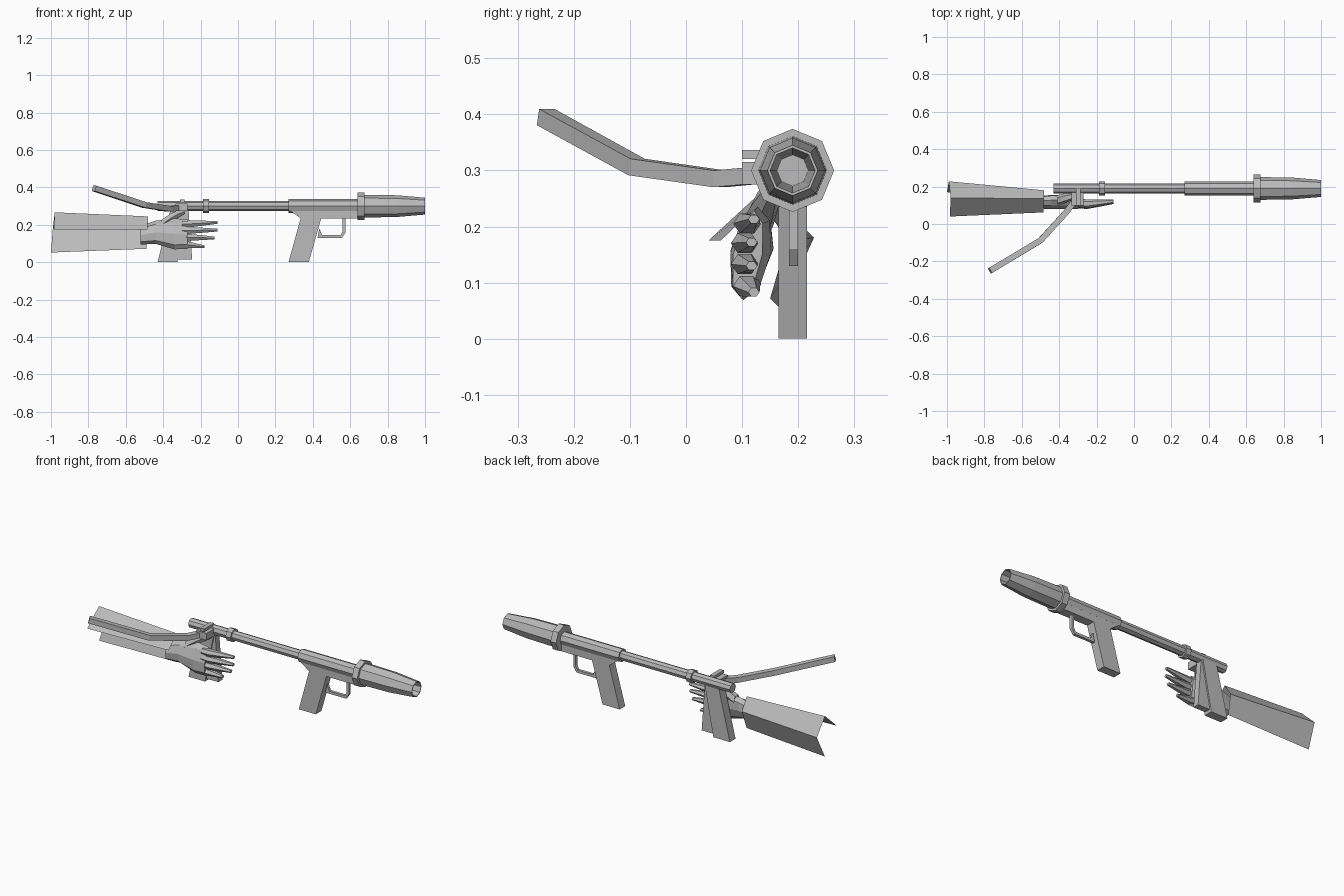
import bpy, bmesh, math
from mathutils import Vector

if "Cube" in bpy.data.objects:
    bpy.data.objects.remove(bpy.data.objects["Cube"])

grey = bpy.data.materials.new("plain grey")
grey.diffuse_color = (0.5, 0.5, 0.5, 1)
grey.use_nodes = True
grey.node_tree.nodes["Principled BSDF"].inputs["Base Color"].default_value = grey.diffuse_color
AXIS_Y, AXIS_Z = 0.19, 0.30          # centre line of the barrel


def loft(name, rings, cap=True, closed=True):
    """Skin a list of equal point rings."""
    bm = bmesh.new()
    vs = [[bm.verts.new(p) for p in r] for r in rings]
    n = len(rings[0])
    for a, b in zip(vs, vs[1:]):
        for i in range(n if closed else n - 1):
            j = (i + 1) % n
            bm.faces.new((a[i], a[j], b[j], b[i]))
    if cap:
        bm.faces.new(vs[0])
        bm.faces.new(vs[-1])
    bmesh.ops.recalc_face_normals(bm, faces=bm.faces)
    me = bpy.data.meshes.new(name)
    bm.to_mesh(me)
    bm.free()
    me.materials.append(grey)
    ob = bpy.data.objects.new(name, me)
    bpy.context.collection.objects.link(ob)
    return ob


def oval(x, y, z, ry, rz, n=8, lean=0.0):
    """Ring in the yz plane; lean pushes its top towards +y."""
    pts = []
    for i in range(n):
        a = 2 * math.pi * i / n
        dz = rz * math.sin(a)
        pts.append((x, y + ry * math.cos(a) + lean * dz, z + dz))
    return pts


def turned(name, stations):
    return loft(name, [oval(x, AXIS_Y, AXIS_Z, r, r) for x, r in stations])


def plate(name, profile, y0, y1):
    return loft(name, [[(x, y, z) for x, z in profile] for y in (y0, y1)])


def box(name, x0, x1, y0, y1, z0, z1):
    return plate(name, [(x0, z0), (x1, z0), (x1, z1), (x0, z1)], y0, y1)


def bar(name, path, w, h):
    """Rectangular bar swept along a path, mitred at each bend."""
    path = [Vector(p) for p in path]
    rings = []
    for i, p in enumerate(path):
        t = (path[min(i + 1, len(path) - 1)] - path[max(i - 1, 0)]).normalized()
        side = t.cross(Vector((0, 0, 1)))
        if side.length < 0.01:
            side = Vector((0, 1, 0))
        side.normalize()
        up = side.cross(t)
        rings.append([p + side * (w / 2 * a) + up * (h / 2 * b)
                      for a, b in ((-1, -1), (1, -1), (1, 1), (-1, 1))])
    return loft(name, rings)


# Barrel, collars and hollow muzzle
turned("barrel", [(-0.43, 0.027), (0.28, 0.027)])
turned("rear_collar", [(-0.187, 0.037), (-0.155, 0.037)])
turned("receiver_tube", [(0.27, 0.037), (0.65, 0.037)])
turned("front_collar", [(0.64, 0.074), (0.675, 0.074)])
turned("muzzle", [(0.67, 0.061), (0.85, 0.058), (1.0, 0.045), (1.0, 0.040), (0.72, 0.028)])

# Receiver with front grip, trigger guard and trigger
plate("receiver_grip", [(0.27, 0.30), (0.27, 0.282), (0.335, 0.235), (0.27, 0.0), (0.378, 0.0),
                        (0.445, 0.235), (0.65, 0.235), (0.65, 0.30)], 0.165, 0.216)
plate("trigger_guard", [(0.575, 0.24), (0.575, 0.16), (0.555, 0.13), (0.425, 0.13), (0.43, 0.145),
                        (0.548, 0.145), (0.56, 0.165), (0.56, 0.24)], 0.184, 0.2)
plate("trigger", [(0.425, 0.13), (0.45, 0.145), (0.435, 0.18)], 0.184, 0.2)

# Rear grip and the thinner block in front of it
plate("rear_grip", [(-0.43, 0.0), (-0.325, 0.0), (-0.27, 0.285), (-0.36, 0.285)], 0.165, 0.216)
plate("rear_block", [(-0.32, 0.015), (-0.245, 0.015), (-0.265, 0.285), (-0.31, 0.285)], 0.172, 0.208)

# Bent side arm and its bracket
bar("side_arm", [(-0.285, 0.165, 0.295), (-0.365, 0.06, 0.285), (-0.5, -0.088, 0.306),
                 (-0.77, -0.25, 0.395)], 0.032, 0.03)
box("arm_bracket", -0.335, -0.27, 0.10, 0.18, 0.275, 0.315)
box("bracket_tab", -0.31, -0.285, 0.10, 0.19, 0.32, 0.336)

# Open sleeve of the forearm
loft("sleeve", [
    [(-0.985, 0.04, 0.175), (-0.98, 0.14, 0.267), (-0.99, 0.228, 0.18), (-1.0, 0.17, 0.052)],
    [(-0.485, 0.062, 0.175), (-0.48, 0.135, 0.245), (-0.48, 0.18, 0.175), (-0.49, 0.15, 0.072)],
], cap=False, closed=False)

# Palm with wrist
palm = [(-0.52, 0.115, 0.145, 0.032, 0.05), (-0.44, 0.118, 0.160, 0.038, 0.062),
        (-0.34, 0.115, 0.152, 0.036, 0.083), (-0.27, 0.11, 0.150, 0.026, 0.078)]
loft("palm", [oval(*s, n=8, lean=0.15) for s in palm])

# Four fingers: knuckle, middle, tip (height, tip height, tip position)
for i, (z, zt, xt) in enumerate([(0.203, 0.213, -0.11), (0.170, 0.172, -0.11),
                                 (0.134, 0.130, -0.125), (0.097, 0.083, -0.18)]):
    y, x0 = 0.106 + 0.004 * abs(1.5 - i), -0.30
    loft(f"finger_{i + 1}", [
        oval(x0 + (xt - x0) * t, y + dy, z + (zt - z) * t, r, r * 0.85, n=6)
        for t, r, dy in ((0, 0.022, 0), (0.25, 0.024, -0.004), (0.6, 0.018, 0.002), (1, 0.01, 0.009))])

# Thumb hooked up over the barrel
loft("thumb", [oval(x, y, z, ry, rz, n=6) for x, y, z, ry, rz in
               ((-0.41, 0.125, 0.20, 0.03, 0.03), (-0.36, 0.14, 0.235, 0.025, 0.03),
                (-0.32, 0.15, 0.258, 0.018, 0.022), (-0.285, 0.158, 0.27, 0.01, 0.012))])
